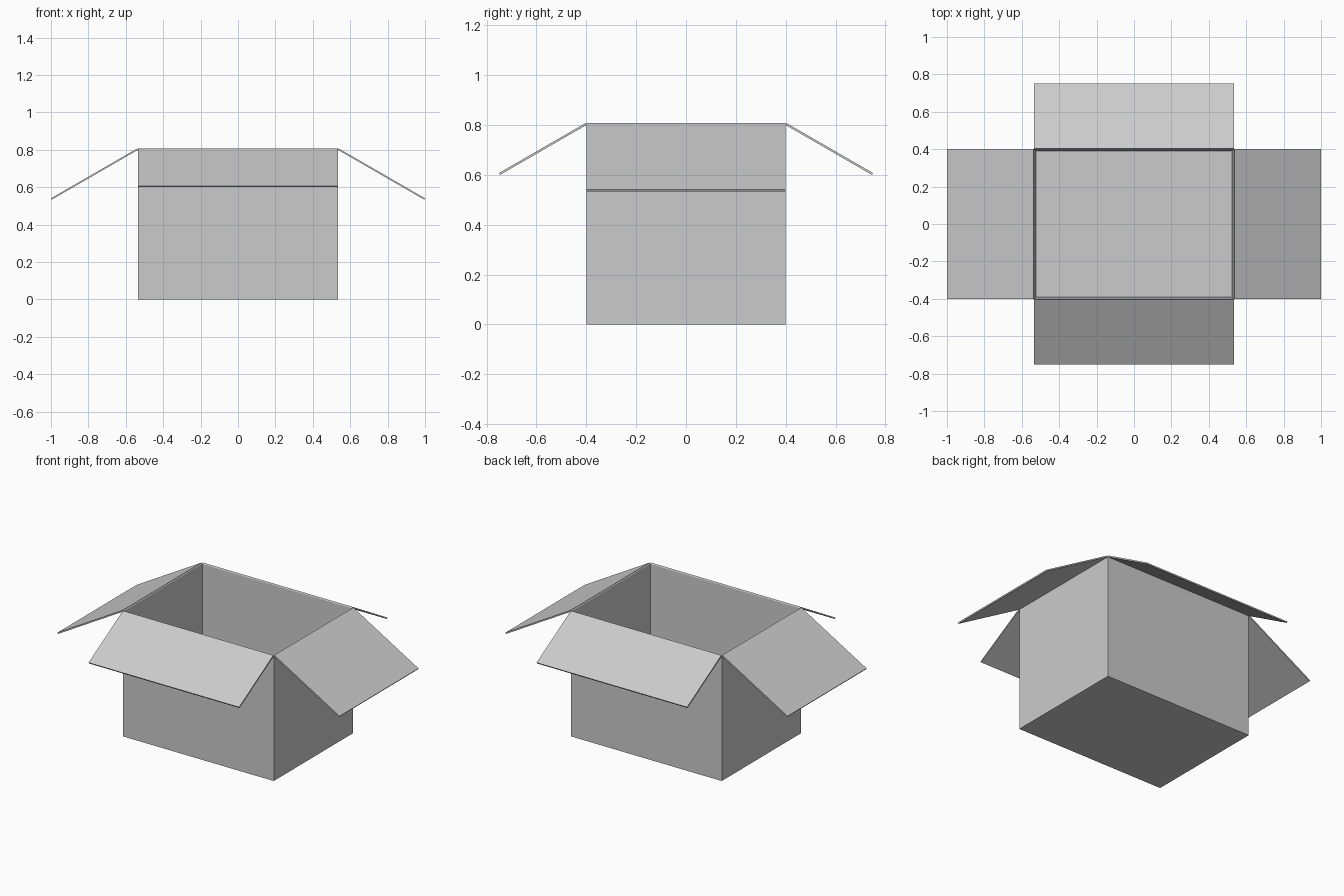
import bpy, bmesh
from math import radians
from mathutils import Matrix, Vector

default = bpy.data.objects.get("Cube")
if default:
    bpy.data.objects.remove(default, do_unlink=True)

HALF_X, HALF_Y, HEIGHT = 0.5335, 0.4, 0.8
THICK = 0.0085
DROOP = radians(30)

card = bpy.data.materials.new("grey_card")
card.use_nodes = True
GREY = (0.6, 0.6, 0.6, 1)
card.diffuse_color = GREY
card.node_tree.nodes["Principled BSDF"].inputs["Base Color"].default_value = GREY


def add_object(name, bm):
    mesh = bpy.data.meshes.new(name)
    bmesh.ops.recalc_face_normals(bm, faces=bm.faces)
    bm.to_mesh(mesh)
    bm.free()
    mesh.materials.append(card)
    obj = bpy.data.objects.new(name, mesh)
    bpy.context.collection.objects.link(obj)
    return obj


def block(size, centre):
    bm = bmesh.new()
    bmesh.ops.create_cube(bm, size=1)
    bmesh.ops.scale(bm, vec=size, verts=bm.verts)
    bmesh.ops.translate(bm, vec=centre, verts=bm.verts)
    return bm


# Open carton body: hollowed by insetting the top face and pushing it down
bm = block((2 * HALF_X, 2 * HALF_Y, HEIGHT), (0, 0, HEIGHT / 2))
top = max(bm.faces, key=lambda f: f.calc_center_median().z)
bmesh.ops.inset_region(bm, faces=[top], thickness=THICK, use_even_offset=True)
bmesh.ops.translate(bm, vec=(0, 0, THICK - HEIGHT), verts=top.verts)
add_object("carton_body", bm)


# Flaps: each hinged on a top edge, as long as half the opening it covers
def add_flap(name, turn, reach, half_width):
    bm = block((reach, 2 * half_width, THICK), (reach / 2, 0, THICK / 2))
    place = (Matrix.Rotation(radians(turn), 4, "Z")
             @ Matrix.Translation(Vector((reach, 0, HEIGHT)))
             @ Matrix.Rotation(DROOP, 4, "Y"))
    bmesh.ops.transform(bm, matrix=place, verts=bm.verts)
    add_object(name, bm)


add_flap("left_flap", 0, HALF_X, HALF_Y)
add_flap("back_flap", 90, HALF_Y, HALF_X)
add_flap("right_flap", 180, HALF_X, HALF_Y)
add_flap("front_flap", 270, HALF_Y, HALF_X)
